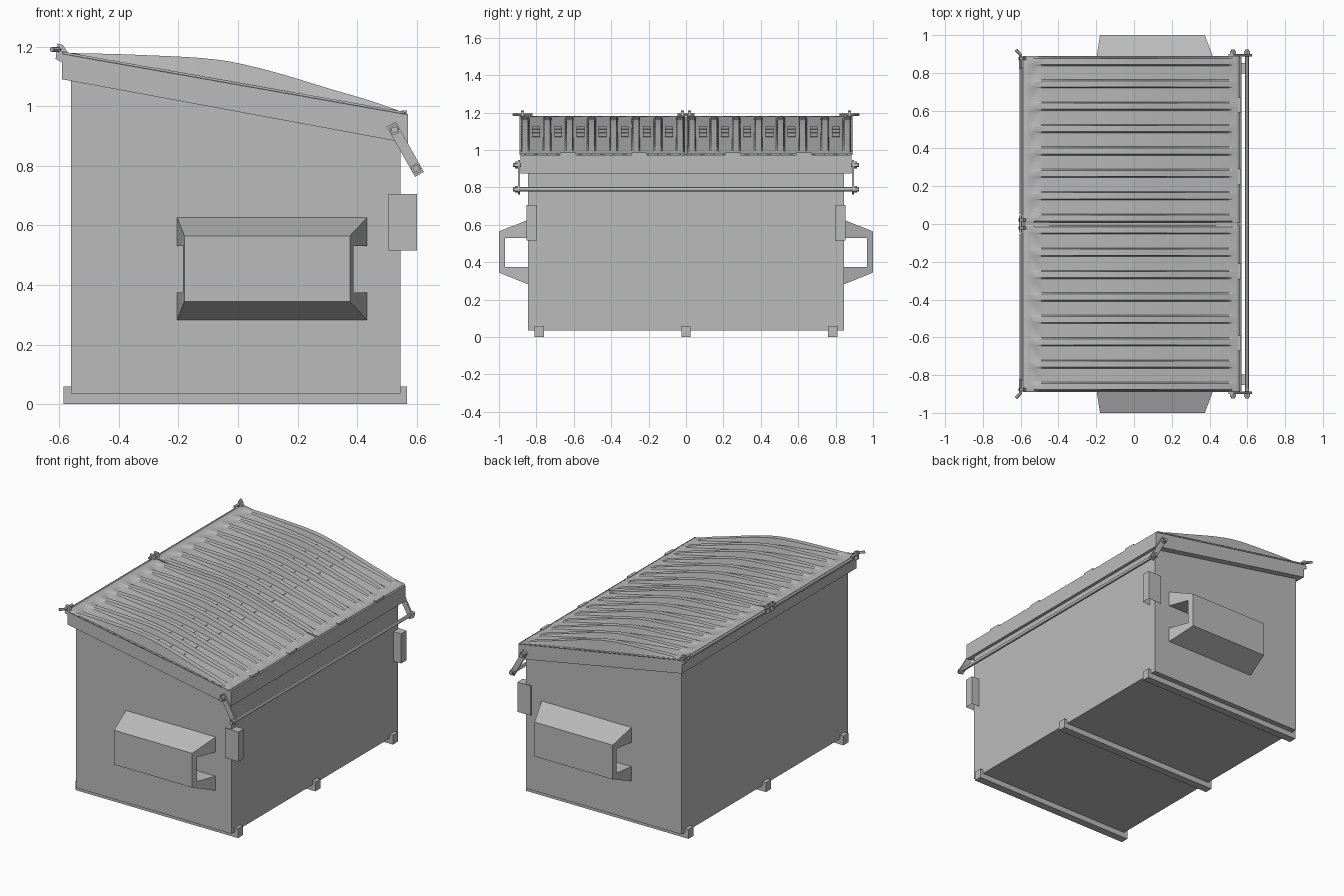
import bpy, bmesh, math
from mathutils import Vector

if "Cube" in bpy.data.objects:
    bpy.data.objects.remove(bpy.data.objects["Cube"])

grey = bpy.data.materials.new("painted_steel_grey")
grey.diffuse_color = (0.5, 0.5, 0.5, 1)
grey.use_nodes = True
grey.node_tree.nodes["Principled BSDF"].inputs["Base Color"].default_value = grey.diffuse_color


def finish(name, bm, smooth=False):
    bmesh.ops.recalc_face_normals(bm, faces=bm.faces)
    me = bpy.data.meshes.new(name)
    bm.to_mesh(me)
    bm.free()
    me.materials.append(grey)
    ob = bpy.data.objects.new(name, me)
    bpy.context.collection.objects.link(ob)
    if smooth:
        bpy.ops.object.select_all(action='DESELECT')
        ob.select_set(True)
        bpy.context.view_layer.objects.active = ob
        bpy.ops.object.shade_smooth_by_angle(angle=math.radians(30))
    return ob


def box(name, x0, x1, y0, y1, z0, z1):
    return prism(name, [(x0, z0), (x1, z0), (x1, z1), (x0, z1)], y0, y1)


def prism(name, pts, y0, y1):
    """Extrude an x-z outline along y."""
    bm = bmesh.new()
    f = bm.faces.new([bm.verts.new((x, y0, z)) for x, z in pts])
    new = bmesh.ops.extrude_face_region(bm, geom=[f])["geom"]
    bmesh.ops.translate(bm, vec=(0, y1 - y0, 0),
                        verts=[v for v in new if isinstance(v, bmesh.types.BMVert)])
    return finish(name, bm)


def rod(name, a, b, r, sides=12):
    a, b = Vector(a), Vector(b)
    bm = bmesh.new()
    bmesh.ops.create_cone(bm, cap_ends=True, segments=sides, radius1=r, radius2=r,
                          depth=(b - a).length)
    bm.transform((b - a).to_track_quat('Z', 'Y').to_matrix().to_4x4())
    bmesh.ops.translate(bm, vec=(a + b) / 2, verts=bm.verts)
    return finish(name, bm, sides > 6)


# Sloped bin body and overhanging rim
prism("bin_body", [(-.56, .035), (.545, .035), (.545, .93), (-.56, 1.12)], -.845, .845)
prism("rim_band", [(-.59, 1.09), (.545, .88), (.57, .875), (.57, .973), (-.59, 1.176)],
      -.885, .885)

# Floor skids
for y in (-.785, 0, .785):
    box("floor_skid", -.585, .567, y - .025, y + .025, 0, .06)


# Fork sleeve: C-shaped channel with slanted ends
def fork_sleeve(s):
    sect = [(.84, .28), (1, .345), (1, .565), (.84, .628),
            (.84, .53), (.968, .53), (.968, .375), (.84, .375)]
    bm = bmesh.new()
    ends = []
    for base, lean in ((-.205, .025), (.435, -.06)):
        ends.append([bm.verts.new((base + lean * (y - .84) / .16, s * y, z))
                     for y, z in sect])
    n = len(sect)
    for i in range(n):
        j = (i + 1) % n
        bm.faces.new((ends[0][i], ends[0][j], ends[1][j], ends[1][i]))
    for e in ends:
        for q in ((0, 1, 6, 7), (1, 2, 5, 6), (2, 3, 4, 5)):
            bm.faces.new([e[k] for k in q])
    finish("fork_sleeve", bm)


# Corner pocket: box hollowed from below
def corner_pocket(s):
    y0, y1 = sorted((s * .797, s * .853))
    ob = box("corner_pocket", .505, .6, y0, y1, .515, .705)
    bm = bmesh.new()
    bm.from_mesh(ob.data)
    bm.normal_update()
    low = min(bm.faces, key=lambda f: f.normal.z)
    bmesh.ops.inset_region(bm, faces=[low], thickness=.009)
    bmesh.ops.translate(bm, vec=(0, 0, .17), verts=low.verts[:])
    bm.to_mesh(ob.data)
    bm.free()


# Swinging lock bar links with bolts
def lock_link(s):
    a, b = Vector((.525, .92)), Vector((.598, .79))
    d = (b - a).normalized()
    n = Vector((-d.y, d.x)) * .017
    a2, b2 = a - d * .022, b + d * .022
    prism("lock_link", [a2 + n, b2 + n, b2 - n, a2 - n], s * .887, s * .899)
    for p in (a, b):
        rod("link_bolt", (p.x, s * .87, p.y), (p.x, s * .925, p.y), .011)
        rod("link_nut", (p.x, s * .899, p.y), (p.x, s * .915, p.y), .018, 6)


rod("lock_bar", (.598, -.9, .79), (.598, .9, .79), .011)


# Lid shape: straight slope plus a crown that is strongest on the ribs
CROWN = [(-.56, 0), (-.4, .025), (-.2, .052), (-.1, .063), (-.02, .066), (.06, .062),
         (.15, .054), (.3, .034), (.45, .017), (.54, 0)]
RIBS = [.031 + .1185 * i for i in range(8)]
PANEL = .42


def slope(x):
    return 1.183 - .176 * (x + .59)


def crown(x):
    for (xa, ha), (xb, hb) in zip(CROWN, CROWN[1:]):
        if xa <= x <= xb:
            return ha + (hb - ha) * (x - xa) / (xb - xa)
    return 0


def lid(s):
    stations = [(.006, 0)]
    for i, y in enumerate(RIBS):
        stations += [(y - .023, 0 if i == 0 else PANEL), (y - .016, 1),
                     (y + .016, 1), (y + .023, 0 if i == 7 else PANEL)]
    stations.append((.889, 0))
    xs = [-.588, -.56] + [-.53 + .05 * i for i in range(22)] + [.54, .562]
    bm = bmesh.new()
    rows = [[bm.verts.new((x, s * y, slope(x) + f * crown(x))) for x in xs]
            for y, f in stations]
    for r0, r1 in zip(rows, rows[1:]):
        for i in range(len(xs) - 1):
            bm.faces.new((r0[i], r0[i + 1], r1[i + 1], r1[i]))
    ob = finish("lid", bm)
    if ob.data.polygons[0].normal.z < 0:
        ob.data.flip_normals()
    bpy.ops.object.select_all(action='DESELECT')
    ob.select_set(True)
    bpy.context.view_layer.objects.active = ob
    bpy.ops.object.shade_smooth_by_angle(angle=math.radians(25))
    mod = ob.modifiers.new("thickness", 'SOLIDIFY')
    mod.thickness = .008
    mod.offset = -1

    # Small raised plates between ribs
    for ya, yb in zip(RIBS, RIBS[1:]):
        y = (ya + yb) / 2
        for x0, x1 in ((-.09, -.01), (.005, .08), (.095, .18)):
            z0, z1 = (slope(x) + PANEL * crown(x) for x in (x0, x1))
            prism("lid_plate", [(x0, z0 - .003), (x1, z1 - .003),
                                (x1, z1 + .003), (x0, z0 + .003)],
                  s * (y - .021), s * (y + .021))

    # Front lip tabs
    for y in (.25, .63):
        box("lid_tab", .548, .567, s * y - .04, s * y + .04, .97, .986)


# Rear hinge rod, knuckles and bent end pins
def hinge(s):
    rod("hinge_barrel", (-.597, s * .05, 1.172), (-.597, s * .83, 1.172), .01)
    for y in (.02, .875):
        prism("hinge_knuckle", [(-.612, 1.158), (-.592, 1.148), (-.572, 1.182),
                                (-.588, 1.205), (-.605, 1.21)],
              s * (y - .008), s * (y + .008))
    rod("hinge_pin", (-.6, s * .82, 1.19), (-.6, s * .9, 1.19), .008)
    rod("hinge_pin_bend", (-.6, s * .895, 1.19), (-.625, s * .922, 1.19), .008)


rod("centre_hinge_pin", (-.6, -.045, 1.19), (-.6, .045, 1.19), .008)

for side in (-1, 1):
    fork_sleeve(side)
    corner_pocket(side)
    lock_link(side)
    lid(side)
    hinge(side)
